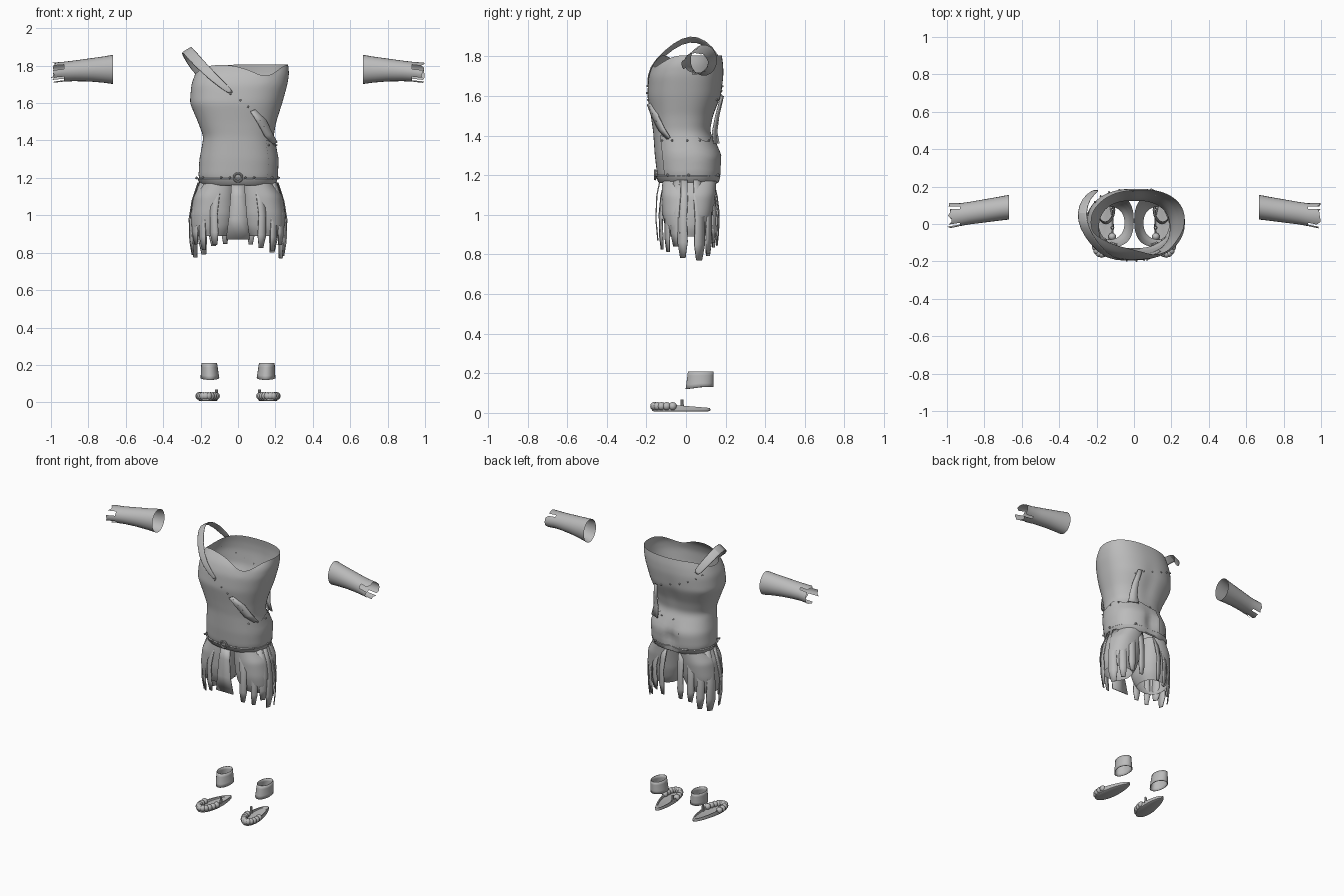
import bpy, bmesh, math, random
from mathutils import Vector

random.seed(4)
if "Cube" in bpy.data.objects:
    bpy.data.objects.remove(bpy.data.objects["Cube"])

GREY = (0.5, 0.5, 0.5, 1)
cloth = bpy.data.materials.new("grey_cloth")
cloth.use_nodes = True
cloth.diffuse_color = GREY
cloth.node_tree.nodes["Principled BSDF"].inputs["Base Color"].default_value = GREY


def finish(name, bm, subsurf=0, thick=0.0):
    bmesh.ops.recalc_face_normals(bm, faces=bm.faces)
    mesh = bpy.data.meshes.new(name)
    bm.to_mesh(mesh)
    bm.free()
    mesh.materials.append(cloth)
    ob = bpy.data.objects.new(name, mesh)
    bpy.context.collection.objects.link(ob)
    if thick:
        ob.modifiers.new("thickness", "SOLIDIFY").thickness = thick
    if subsurf:
        ob.modifiers.new("smooth", "SUBSURF").levels = subsurf
    bpy.ops.object.select_all(action="DESELECT")
    ob.select_set(True)
    bpy.context.view_layer.objects.active = ob
    bpy.ops.object.shade_smooth_by_angle(angle=math.radians(40))
    return ob


def loft(name, rows, closed=True, cap=False, skip=None, **kw):
    """Skin rows of points; skip(row, column) leaves torn gaps."""
    bm = bmesh.new()
    grid = [[bm.verts.new(p) for p in row] for row in rows]
    n = len(grid[0])
    for i in range(len(grid) - 1):
        for j in range(n if closed else n - 1):
            if skip and skip(i, j):
                continue
            k = (j + 1) % n
            bm.faces.new((grid[i][j], grid[i][k], grid[i + 1][k], grid[i + 1][j]))
    if cap:
        bm.faces.new(grid[0])
        bm.faces.new(grid[-1])
    return finish(name, bm, **kw)


def ribbon(name, path, side, widths, thick=0.006, subsurf=0):
    side = Vector(side).normalized()
    rows = [[Vector(p) + side * w * k for k in (-0.5, 0, 0.5)] for p, w in zip(path, widths)]
    return loft(name, rows, closed=False, thick=thick, subsurf=subsurf)


def blend(table, z):
    """Interpolate (z, x0, x1, y0, y1) sections."""
    for a, b in zip(table, table[1:]):
        if z <= b[0]:
            break
    f = max(0, min(1, (z - a[0]) / (b[0] - a[0])))
    return [u + (v - u) * f for u, v in zip(a[1:], b[1:])]


def section(table, deg, z, off=0.0, power=0.85):
    x0, x1, y0, y1 = blend(table, z)
    c, s = math.cos(math.radians(deg)), math.sin(math.radians(deg))
    c, s = [math.copysign(abs(v) ** power, v) for v in (c, s)]
    return Vector(((x0 + x1) / 2 + ((x1 - x0) / 2 + off) * c,
                   (y0 + y1) / 2 + ((y1 - y0) / 2 + off) * s, z))


# Tunic body
TORSO = [(1.16, -.19, .19, -.13, .16), (1.20, -.212, .207, -.146, .172),
         (1.30, -.207, .212, -.158, .178), (1.36, -.195, .2, -.162, .15),
         (1.42, -.185, .19, -.166, .122), (1.50, -.215, .205, -.178, .14),
         (1.60, -.258, .237, -.196, .18), (1.70, -.25, .265, -.19, .19),
         (1.76, -.228, .274, -.168, .188), (1.81, -.2, .268, -.125, .18)]


def torso(deg, z, off=0.0):
    p = section(TORSO, deg, z, off)
    if p.y > 0:  # cleft and spine groove
        depth = .03 * math.exp(-((z - 1.25) / .07) ** 2) + .01 * math.exp(-((z - 1.55) / .1) ** 2)
        p.y -= depth * math.exp(-(p.x / .035) ** 2)
    return p


def rim(deg):
    return (1.805 - .06 * math.exp(-((deg - 296) / 24) ** 2)
            - .05 * math.exp(-((deg - 180) / 30) ** 2))


degs = [i * 7.5 for i in range(48)]
loft("tunic", [[torso(d, 1.16 + (rim(d) - 1.16) * t / 26) for d in degs] for t in range(27)], subsurf=1)

# Hip wrap layered over the left side
loft("hip_wrap", [[torso(d, 1.18 + (1.385 + .015 * math.sin(d / 9) - 1.18) * t / 8, .006)
                   for d in range(-45, 106, 6)] for t in range(9)], closed=False)

# Waist belt
loft("belt", [[torso(d, z, o) for d in degs]
              for z, o in ((1.16, .002), (1.165, .008), (1.195, .008), (1.2, .001))])

# Shoulder strap, front flap and back strap
ribbon("shoulder_strap", [(-.03, -.197, 1.65), (-.13, -.192, 1.735), (-.215, -.11, 1.82),
                          (-.27, -.02, 1.885), (-.283, .06, 1.893), (-.26, .14, 1.84),
                          (-.2, .187, 1.75)], (.8, 0, .5), [.03, .05, .06, .06, .06, .055, .05], subsurf=1)
ribbon("front_flap", [(.08, -.19, 1.56), (.13, -.16, 1.5), (.165, -.125, 1.43), (.2, -.09, 1.385)],
       (.8, .5, .3), [.03, .055, .05, .03])
ribbon("back_strap", [(.1, .18, 1.6), (.12, .155, 1.5), (.125, .142, 1.42), (.13, .15, 1.36)],
       (.9, -.4, 0), [.03, .04, .055, .07])

# Shorts legs
LEG = [(.89, .05, .235, -.085, .095), (.93, .025, .25, -.105, .115), (1.0, .008, .252, -.12, .135),
       (1.1, .002, .238, -.125, .15), (1.17, 0, .195, -.12, .155)]
for side, s in (("left", 1), ("right", -1)):
    rows = []
    for t in range(13):
        row = [section(LEG, d, .89 + .28 * t / 12) for d in degs[::2]]
        rows.append([(s * p.x, p.y, p.z) for p in row])
    loft(side + "_shorts_leg", rows, subsurf=1)

# Torn strips hanging from the belt: angle, width, bottom
STRIPS = [(300, .045, .83), (318, .04, .82), (336, .055, .84), (350, .05, .79), (22, .06, .78),
          (42, .05, .8), (58, .045, .84), (74, .04, .83)]
for s in (1, -1):
    for i, (d, w, low) in enumerate(STRIPS):
        a = math.radians(d)
        low += random.uniform(-.012, .02)
        path = []
        for f, grow in ((0, .9), (.25, 1.03), (.5, 1.1), (.8, 1.08), (1, 1.04)):
            path.append((s * .238 * grow * math.cos(a), .01 + .148 * grow * math.sin(a),
                         1.175 + (low - 1.175) * f))
        ribbon("hanging_strip", path, (-s * .238 * math.sin(a), .148 * math.cos(a), 0),
               [w * .8, w, w * .9, w * 1.05, w * .55])
ribbon("front_loin_flap", [(0, -.135, 1.17), (0, -.15, 1.1), (0, -.155, .98), (0, -.145, .87)],
       (1, 0, 0), [.07, .08, .1, .13])


# Rivets, knots and buckle ring
def rivet(p, r=.006):
    bm = bmesh.new()
    bmesh.ops.create_icosphere(bm, subdivisions=1, radius=r)
    bmesh.ops.translate(bm, verts=bm.verts, vec=p)
    finish("rivet", bm)


for i in range(7):
    rivet(torso(264 + i * 9, 1.65 - i * .035, .003))
    rivet(torso(62 + i * 14, 1.58 + i * .023, .003))
    rivet(torso(-40 + i * 22, 1.375, .009))
for d in (180, 0, 250, 262, 278, 290, 60, 120, 215, 325):
    rivet(torso(d, 1.2, .01), .008)

RING = 24
loft("buckle_ring", [[((.022 + .006 * math.cos(v)) * math.cos(u), -.156 + .006 * math.sin(v),
                       1.202 + (.022 + .006 * math.cos(v)) * math.sin(u))
                      for u in [math.tau * j / RING for j in range(RING)]]
                     for v in [math.tau * k / 8 for k in range(9)]])

# Forearm bracers: x, centre y, centre z, radius y, radius z
BRACER = [(.668, .09, 1.78, .066, .078), (.72, .082, 1.779, .064, .07), (.8, .07, 1.777, .062, .061),
          (.88, .058, 1.772, .06, .055), (.93, .05, 1.768, .061, .053), (.99, .045, 1.762, .068, .054)]
for side, s in (("left", 1), ("right", -1)):
    rows = []
    for k, (x, cy, cz, ry, rz) in enumerate(BRACER):
        rows.append([(s * (x + (random.uniform(-.015, .01) if k == 5 else 0)),
                      cy + ry * math.cos(math.radians(d)), cz + rz * math.sin(math.radians(d)))
                     for d in degs[::2]])
    loft(side + "_bracer", rows, skip=lambda i, j: i == 4 and j in (3, 9, 10, 14, 15, 16, 20))

    # Ankle cuff, longer at the front
    rows = []
    for t in range(5):
        f = t / 4
        row = []
        for d in degs[::2]:
            a = math.radians(d)
            front = max(0, -math.sin(a))
            row.append((s * (.15 + (.05 - .008 * f) * math.cos(a) + .004 * f),
                        .075 + (.065 + .012 * (1 - f) * front) * math.sin(a),
                        .13 - .01 * front + f * (.08 + .01 * front)))
        rows.append(row)
    loft(side + "_ankle_cuff", rows, thick=.004)

    # Sandal: dished sole, scalloped toe edge and lace peg
    def sole(a, scale, z):
        y = -math.cos(a)
        w = .049 - .013 * y
        return (s * (.157 - .016 * y + w * scale * math.sin(a)), -.025 + .15 * scale * y, z)

    turns = [math.tau * j / 32 for j in range(32)]
    rows = []
    for scale, low, lift in ((.85, .006, 0), (.98, .01, 0), (1, .025, .008), (.96, .037, .012),
                             (.86, .034, .008), (.8, .022, 0)):
        rows.append([sole(a, scale, low + lift * math.cos(a)) for a in turns])
    loft(side + "_sandal", rows, cap=True)
    for k in range(-5, 6):
        bm = bmesh.new()
        bmesh.ops.create_uvsphere(bm, u_segments=10, v_segments=6, radius=.021)
        bmesh.ops.translate(bm, verts=bm.verts, vec=sole(k * .25, .9, .034))
        finish(side + "_toe_pad", bm)
    bm = bmesh.new()
    bmesh.ops.create_cone(bm, cap_ends=True, segments=8, radius1=.01, radius2=.007, depth=.045)
    bmesh.ops.translate(bm, verts=bm.verts, vec=(s * .115, -.02, .045))
    finish(side + "_lace_peg", bm)
